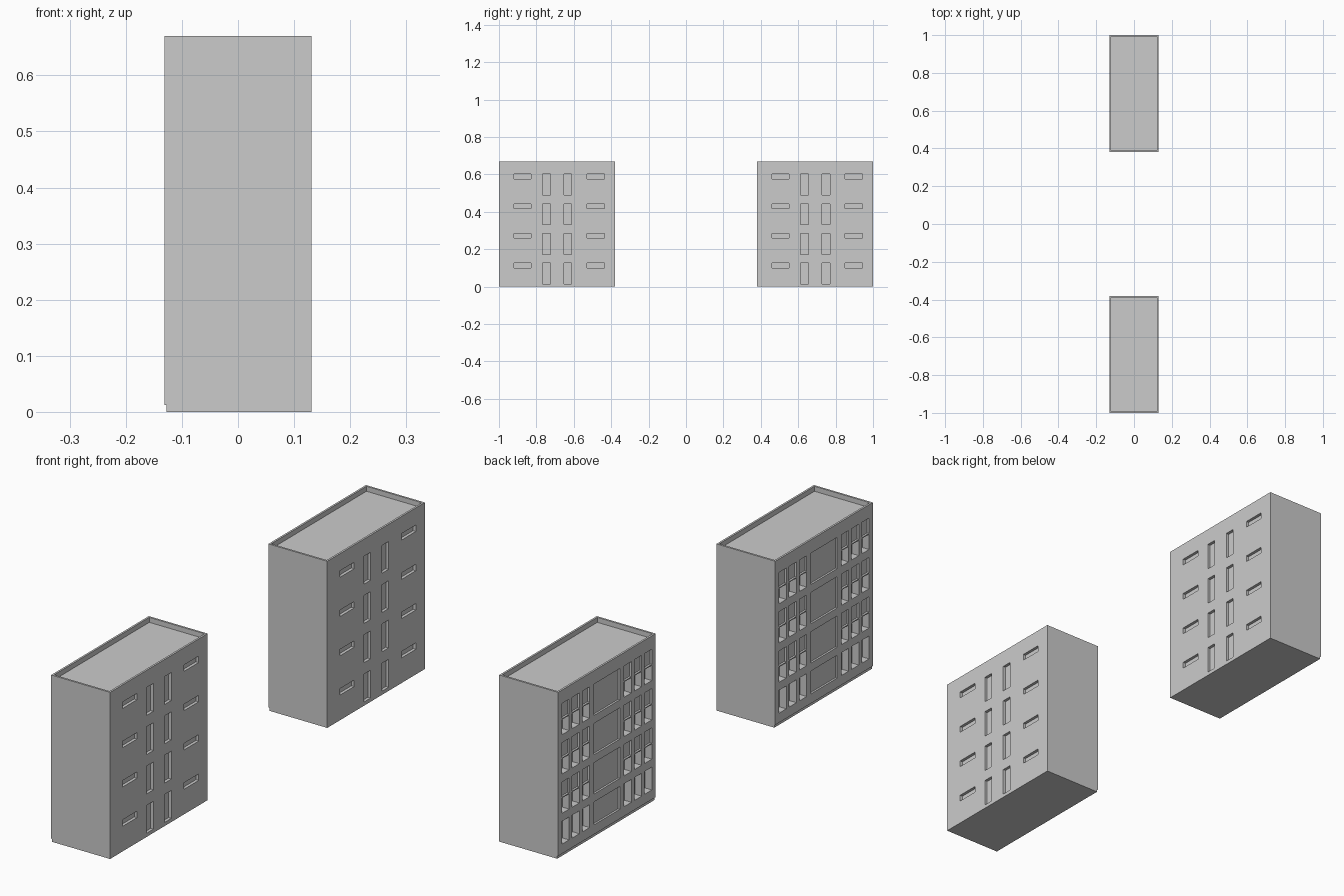
import bpy, bmesh
from mathutils import Vector

if "Cube" in bpy.data.objects:
    bpy.data.objects.remove(bpy.data.objects["Cube"])

HX, HY, H = 0.131, 0.31, 0.67     # half depth, half length, height of a block
PITCH = 0.158                     # storey height


def add_box(bm, x0, x1, y0, y1, z0, z1):
    r = bmesh.ops.create_cube(bm, size=1)
    c = Vector(((x0 + x1) / 2, (y0 + y1) / 2, (z0 + z1) / 2))
    s = Vector((x1 - x0, y1 - y0, z1 - z0))
    for v in r["verts"]:
        v.co = Vector((v.co.x * s.x, v.co.y * s.y, v.co.z * s.z)) + c


def make_object(bm, name):
    me = bpy.data.meshes.new(name)
    bm.to_mesh(me)
    bm.free()
    ob = bpy.data.objects.new(name, me)
    bpy.context.collection.objects.link(ob)
    return ob


# solid block
bm = bmesh.new()
add_box(bm, -HX, HX, -HY, HY, 0, H)
block = make_object(bm, "apartment_block_front")

cut = bmesh.new()
# roof recess inside the parapet
add_box(cut, -HX + 0.008, HX - 0.008, -HY + 0.008, HY - 0.008, H - 0.02, H + 0.1)
# set-back plinth strip along the left side
add_box(cut, -HX - 0.1, -HX + 0.004, -HY - 0.1, HY + 0.1, -0.1, 0.012)

for i in range(4):
    # right side: wide slots and tall stair windows
    top = 0.601 - PITCH * i
    for y0, y1, h in ((-0.23, -0.139, 0.026), (0.161, 0.253, 0.026),
                      (-0.077, -0.035, 0.112), (0.037, 0.079, 0.112)):
        add_box(cut, HX - 0.012, HX + 0.05, y0, y1, top - h, top)

    # left side: wide centre panel, narrow windows either side
    top = 0.616 - PITCH * i
    bot = 0.05 if i == 3 else top - 0.126
    add_box(cut, -HX - 0.05, -HX + 0.008, -0.083, 0.083, bot, top)
    for s in (-1, 1):
        for c in (0.133, 0.198, 0.263):
            y0, y1 = s * c - 0.023, s * c + 0.023
            if i == 3:
                add_box(cut, -HX - 0.05, -HX + 0.03, y0, y1, bot, top)
            else:
                mid = (top + bot) / 2
                add_box(cut, -HX - 0.05, -HX + 0.008, y0, y1, mid + 0.002, top)
                add_box(cut, -HX - 0.05, -HX + 0.03, y0, y1, bot, mid - 0.002)

cutter = make_object(cut, "opening_cutter")
cutter.hide_render = True

# carve the openings and bake the result
mod = block.modifiers.new("openings", "BOOLEAN")
mod.object = cutter
mod.operation = "DIFFERENCE"
mod.solver = "EXACT"
dg = bpy.context.evaluated_depsgraph_get()
block.data = bpy.data.meshes.new_from_object(block.evaluated_get(dg))
block.modifiers.clear()
bpy.data.objects.remove(cutter)

# second identical block
block.location.y = -0.69
other = block.copy()
other.data = block.data.copy()
other.name = "apartment_block_back"
other.location.y = 0.69
bpy.context.collection.objects.link(other)
